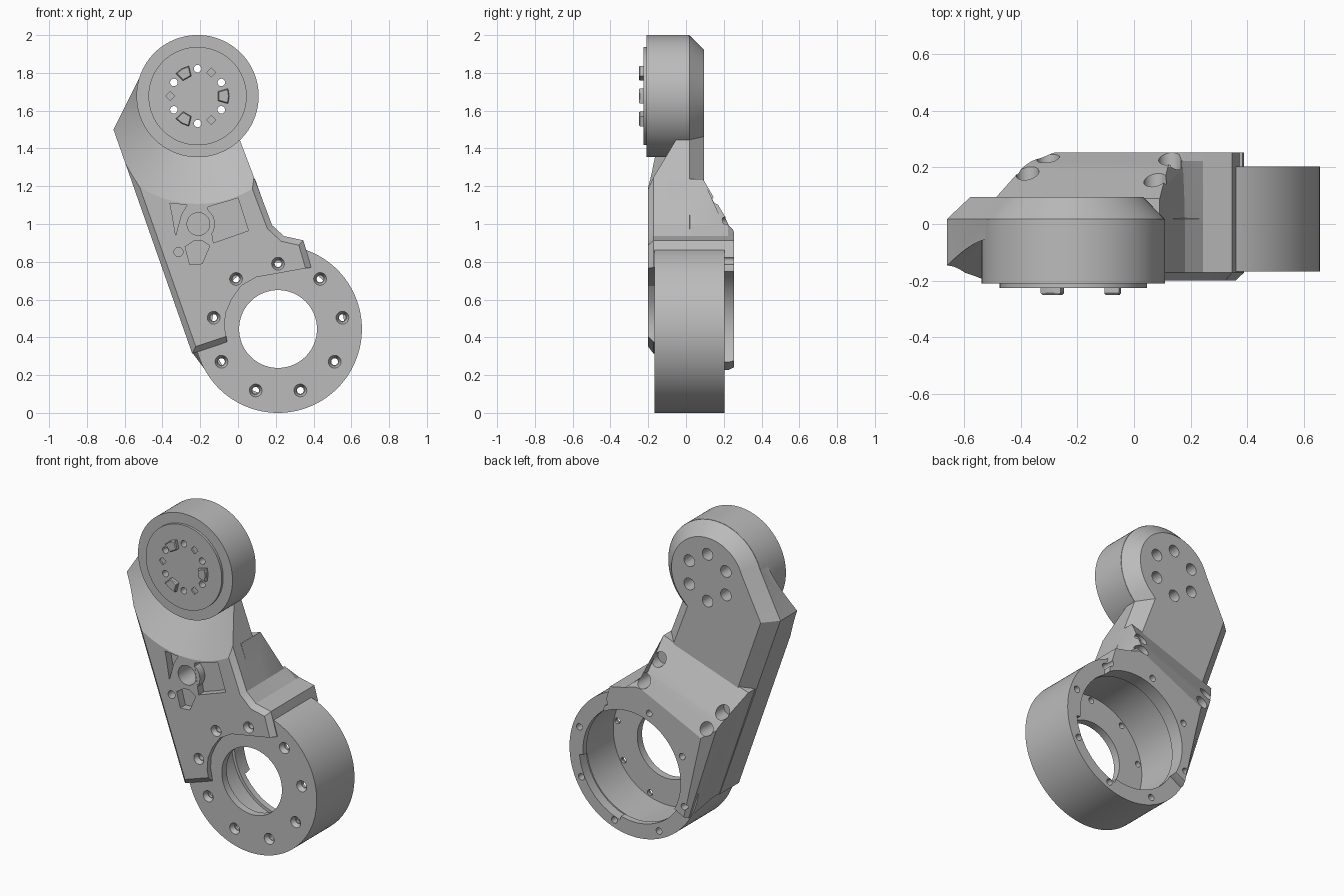
import bpy, bmesh, math
from math import cos, sin, radians as rad

if "Cube" in bpy.data.objects:
    bpy.data.objects.remove(bpy.data.objects["Cube"])

grey = bpy.data.materials.new("machined_grey")
grey.diffuse_color = (0.5, 0.5, 0.5, 1)
grey.use_nodes = True
grey.node_tree.nodes["Principled BSDF"].inputs["Base Color"].default_value = grey.diffuse_color
LOW, TOP = (0.212, 0.444), (-0.214, 1.677)   # motor ring and upper housing centres


def arm(pts):
    """Arm coordinates (u across, v along) to world x, z."""
    return [(LOW[0] + .945 * u - .327 * v, LOW[1] + .327 * u + .945 * v) for u, v in pts]


def polar(c, r, deg):
    return (c[0] + r * cos(rad(deg)), c[1] + r * sin(rad(deg)))


def inset(pts, d):
    """Mitred inward offset of a clockwise outline."""
    out = []
    for i, (x, z) in enumerate(pts):
        ax, az = x - pts[i - 1][0], z - pts[i - 1][1]
        bx, bz = pts[(i + 1) % len(pts)][0] - x, pts[(i + 1) % len(pts)][1] - z
        la, lb = math.hypot(ax, az), math.hypot(bx, bz)
        n1, n2 = (az / la, -ax / la), (bz / lb, -bx / lb)
        k = d / max(.35, 1 + n1[0] * n2[0] + n1[1] * n2[1])
        out.append((x + (n1[0] + n2[0]) * k, z + (n1[1] + n2[1]) * k))
    return out


def loft(name, layers):
    """Closed solid through outlines (y, points) stacked along y."""
    bm = bmesh.new()
    rows = [[bm.verts.new((x, y, z)) for x, z in pts] for y, pts in layers]
    n = len(rows[0])
    for a, b in zip(rows, rows[1:]):
        for i in range(n):
            j = (i + 1) % n
            bm.faces.new((a[i], a[j], b[j], b[i]))
    bm.faces.new(rows[0])
    bm.faces.new(rows[-1])
    bmesh.ops.recalc_face_normals(bm, faces=bm.faces[:])
    me = bpy.data.meshes.new(name)
    bm.to_mesh(me)
    bm.free()
    me.materials.append(grey)
    ob = bpy.data.objects.new(name, me)
    bpy.context.collection.objects.link(ob)
    return ob


def prism(name, pts, y0, y1):
    return loft(name, [(y0, pts), (y1, pts)])


def cyl(name, c, r0, r1, y0, y1, n=32):
    ring = lambda r: [polar(c, r, 360 * i / n) for i in range(n)]
    return loft(name, [(y0, ring(r0)), (y1, ring(r1))])


def combine(ob, other, op='DIFFERENCE'):
    m = ob.modifiers.new("b", 'BOOLEAN')
    m.operation, m.solver, m.object = op, 'EXACT', other
    bpy.context.view_layer.objects.active = ob
    bpy.ops.object.modifier_apply(modifier=m.name)
    bpy.data.objects.remove(other)


# Arm slab with chamfered back and small front bevel
arc = [polar(TOP, .322, 161 - i * 207 / 40) for i in range(41)]
outline = arc + arm([(.15, .53), (.19, .455), (.28, .40), (.27, .2), (.2, .02),
                     (-.472, .025), (-.478, 1.283)])
body = loft("arm_body", [(-.2, inset(outline, .03)), (-.172, outline),
                         (.018, outline), (.095, inset(outline, .075))])

# Conical relief around the upper housing, then the housing and its cap
combine(body, cyl("cut", TOP, .74, .265, -.3, -.02, 96))
combine(body, cyl("housing", TOP, .3235, .3235, -.21, .017, 96), 'UNION')
combine(body, cyl("cap", TOP, .26, .26, -.225, -.1, 96), 'UNION')

# Raised rear hump and flange beside the motor ring
right = [(.19, .455), (.28, .40), (.272, .25), (.2, .02)]
hump = loft("hump", [
    (-.1, arm([(-.47, .03), (-.47, .79), (.145, .79), (.147, .53)] + right)),
    (.09, arm([(-.47, .03), (-.47, .79), (.145, .79), (.147, .53)] + right)),
    (.202, arm([(-.435, -.08), (-.43, .60), (.11, .60), (.142, .53)] + right)),
    (.222, arm([(-.435, -.08), (-.42, .54), (.11, .57), (.142, .53)] + right)),
    (.253, arm([(-.42, -.07), (-.36, .46), (.09, .51), (.13, .50)] + right))])
combine(body, hump, 'UNION')

# Front plate cut away around the ring
combine(body, prism("cut", arm([
    (-.277, -.5), (-.277, .02), (-.265, .1), (-.235, .17), (-.18, .23), (-.11, .28),
    (-.02, .297), (.255, .254), (.5, .2), (.5, -.5)]), -.4, -.163))

# Motor ring with rear cavity and through bore
combine(body, cyl("ring", LOW, .444, .444, -.167, .203, 128), 'UNION')
combine(body, cyl("cut", LOW, .37, .37, -.12, .165, 96))
combine(body, cyl("cut", LOW, .352, .352, 0, .4, 96))
combine(body, cyl("cut", LOW, .206, .206, -.4, .1, 96))

# Wider notch in the cavity mouth on the lower side
combine(body, prism("cut", [polar(LOW, .3, a) for a in range(-75, 0, 10)]
                    + [polar(LOW, .378, a) for a in range(-5, -80, -10)], .14, .3))

# Nine countersunk bolts in the ring front
for k in range(9):
    p = polar(LOW, .346, 90 + 40 * k)
    f = -.2 if k < 3 else -.167
    combine(body, cyl("cut", p, .018, .018, -.3, -.05, 16))
    combine(body, cyl("cut", p, .036, .022, f - .005, f + .03, 20))

# Tapped holes in the ring back
for k in range(8):
    combine(body, cyl("cut", polar(LOW, .4, 20 + 45 * k), .02, .02, .1, .4, 16))

# Four screw recesses on the hump
for p in arm([(.1, .55), (.09, .68), (-.4, .64), (-.365, .52)]):
    combine(body, cyl("cut", p, .04, .04, .11, .4, 24))

# Upper housing holes, rear counterbores and small square pockets
for k in range(6):
    p = polar(TOP, .145, 30 + 60 * k)
    combine(body, cyl("cut", p, .02, .02, -.4, .3, 16))
    combine(body, cyl("cut", p, .036, .036, -.05, .3, 24))
for a in (60, 180, 300):
    combine(body, cyl("cut", polar(TOP, .145, a), .024, .024, -.3, -.215, 4))

# Front pockets around a bored boss
BOSS = (-.21, 1.0)
for pts in ([(-.16, 1.09), (0, 1.137), (.055, .965), (-.13, .9)],
            [(-.28, .88), (-.21, .925), (-.15, .885), (-.19, .79), (-.255, .785)],
            [(-.36, 1.11), (-.27, 1.10), (-.30, 1.05), (-.33, .94), (-.345, 1.03)]):
    combine(body, prism("cut", pts, -.3, -.15))
combine(body, cyl("boss", BOSS, .088, .088, -.199, -.1, 48), 'UNION')
combine(body, cyl("cut", BOSS, .06, .06, -.3, -.02, 40))
combine(body, cyl("cut", (-.315, .852), .024, .024, -.3, -.13, 20))

# Three raised drive lugs on the cap
parts = [body]
for a in (0, 120, 240):
    pts = [polar(TOP, .112, a - 13), polar(TOP, .166, a - 14),
           polar(TOP, .168, a), polar(TOP, .166, a + 14), polar(TOP, .112, a + 13)]
    cx, cz = polar(TOP, .14, a)
    small = [(cx + (x - cx) * .85, cz + (z - cz) * .85) for x, z in pts]
    parts.append(loft("drive_lug", [(-.25, small), (-.244, pts), (-.22, pts)]))

# Smooth round walls, keep machined edges crisp
bpy.ops.object.select_all(action='DESELECT')
for ob in parts:
    ob.select_set(True)
bpy.context.view_layer.objects.active = body
bpy.ops.object.shade_smooth_by_angle(angle=rad(22))
